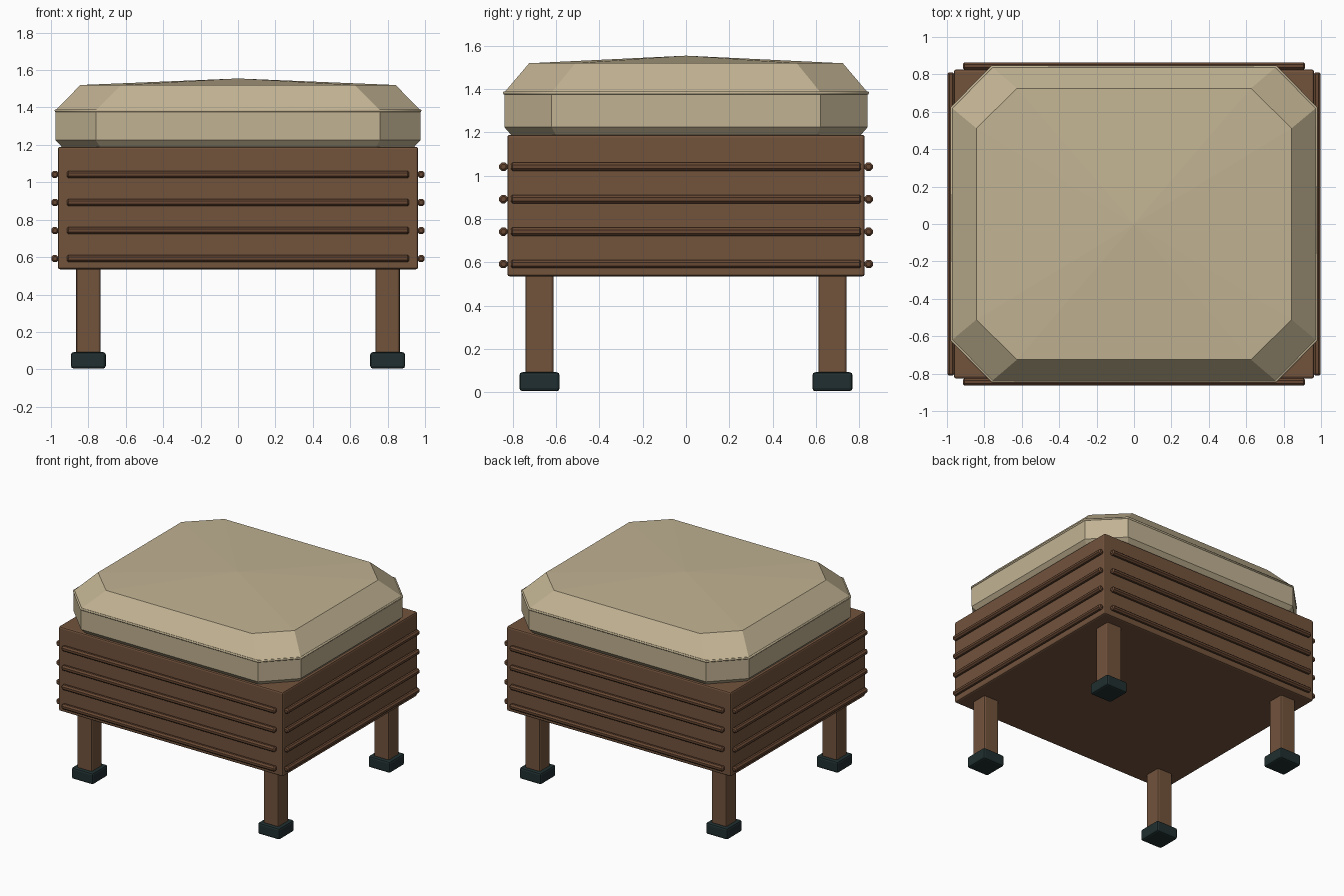
import bpy, bmesh, math
from mathutils import Matrix, Vector

old = bpy.data.objects.get("Cube")
if old:
    bpy.data.objects.remove(old, do_unlink=True)


def material(name, rgb):
    m = bpy.data.materials.new(name)
    m.use_nodes = True
    color = (*[(c / 255) ** 2.2 for c in rgb], 1)
    m.diffuse_color = color
    bsdf = m.node_tree.nodes["Principled BSDF"]
    bsdf.inputs["Base Color"].default_value = color
    bsdf.inputs["Roughness"].default_value = 0.8
    return m


wood = material("brown wood", (114, 84, 63))
trim = material("dark wood trim", (103, 73, 54))
fabric = material("beige fabric", (192, 177, 145))
rubber = material("dark rubber", (37, 50, 51))


def finish(name, bm, mat):
    bmesh.ops.recalc_face_normals(bm, faces=bm.faces)
    mesh = bpy.data.meshes.new(name)
    bm.to_mesh(mesh)
    bm.free()
    mesh.materials.append(mat)
    obj = bpy.data.objects.new(name, mesh)
    bpy.context.collection.objects.link(obj)
    return obj


def box(name, center, size, bevel, mat, segments=2):
    bm = bmesh.new()
    bmesh.ops.create_cube(bm, size=1, matrix=Matrix.Translation(center) @ Matrix.Diagonal((*size, 1)))
    bmesh.ops.bevel(bm, geom=bm.edges[:], offset=bevel, segments=segments, profile=0.5, affect='EDGES')
    return finish(name, bm, mat)


def rod(name, center, length, axis, radius, mat):
    """Eight-sided rod with softened ends."""
    bm = bmesh.new()
    turn = Matrix.Rotation(math.pi / 2, 4, 'Y' if axis == 'X' else 'X')
    roll = Matrix.Rotation(math.pi / 8, 4, 'Z')
    bmesh.ops.create_cone(bm, cap_ends=True, segments=8, radius1=radius, radius2=radius,
                          depth=length, matrix=Matrix.Translation(center) @ turn @ roll)
    rims = [e for e in bm.edges if any(len(f.verts) > 4 for f in e.link_faces)]
    bmesh.ops.bevel(bm, geom=rims, offset=radius * 0.4, segments=1, affect='EDGES')
    return finish(name, bm, mat)


def octagon(hx, hy, cx, cy, z):
    """Rectangle with cut corners; cx, cy mark where the corner cuts start."""
    quarter = [(hx, cy), (cx, hy)]
    pts = quarter + [(-x, y) for x, y in reversed(quarter)]
    pts += [(-x, -y) for x, y in pts]
    return [Vector((x, y, z)) for x, y in pts]


# Wooden box
box("box_body", (0, 0, 0.862), (1.926, 1.652, 0.655), 0.012, wood)

# Horizontal rails on all four sides
for i in range(4):
    z = 0.592 + 0.15 * i
    for s, fy, sx in ((-1, "front", "right"), (1, "back", "left")):
        rod(f"{fy}_rail_{i + 1}", (0, s * 0.844, z), 1.83, 'X', 0.021, trim)
        rod(f"{sx}_rail_{i + 1}", (s * 0.979, 0, z), 1.62, 'Y', 0.021, trim)

# Legs and feet
for sx, side in ((-1, "right"), (1, "left")):
    for sy, end in ((-1, "front"), (1, "back")):
        x, y = sx * 0.8, sy * 0.677
        box(f"{end}_{side}_leg", (x, y, 0.3), (0.13, 0.13, 0.5), 0.012, wood)
        box(f"{end}_{side}_foot", (x, y, 0.048), (0.186, 0.186, 0.088), 0.014, rubber)

# Faceted cushion: stacked octagons closed by a low crown
bm = bmesh.new()
levels = [octagon(0.938, 0.805, 0.735, 0.6, 1.185),
          octagon(0.975, 0.84, 0.76, 0.622, 1.225),
          octagon(0.975, 0.84, 0.76, 0.622, 1.385),
          octagon(0.843, 0.725, 0.625, 0.512, 1.52)]
rings = [[bm.verts.new(p) for p in level] for level in levels]
apex = bm.verts.new((0, 0, 1.555))
for k in range(8):
    n = (k + 1) % 8
    for low, high in zip(rings, rings[1:]):
        bm.faces.new((low[k], low[n], high[n], high[k]))
    bm.faces.new((rings[-1][k], rings[-1][n], apex))
bm.faces.new(list(reversed(rings[0])))
finish("cushion", bm, fabric)

# Piping along the cushion seam
curve = bpy.data.curves.new("cushion_piping", 'CURVE')
curve.dimensions = '3D'
curve.bevel_depth = 0.008
curve.bevel_resolution = 1
line = curve.splines.new('POLY')
seam = octagon(0.974, 0.839, 0.759, 0.621, 1.383)
line.points.add(len(seam) - 1)
for point, p in zip(line.points, seam):
    point.co = (*p, 1)
line.use_cyclic_u = True
curve.materials.append(fabric)
piping = bpy.data.objects.new("cushion_piping", curve)
bpy.context.collection.objects.link(piping)
